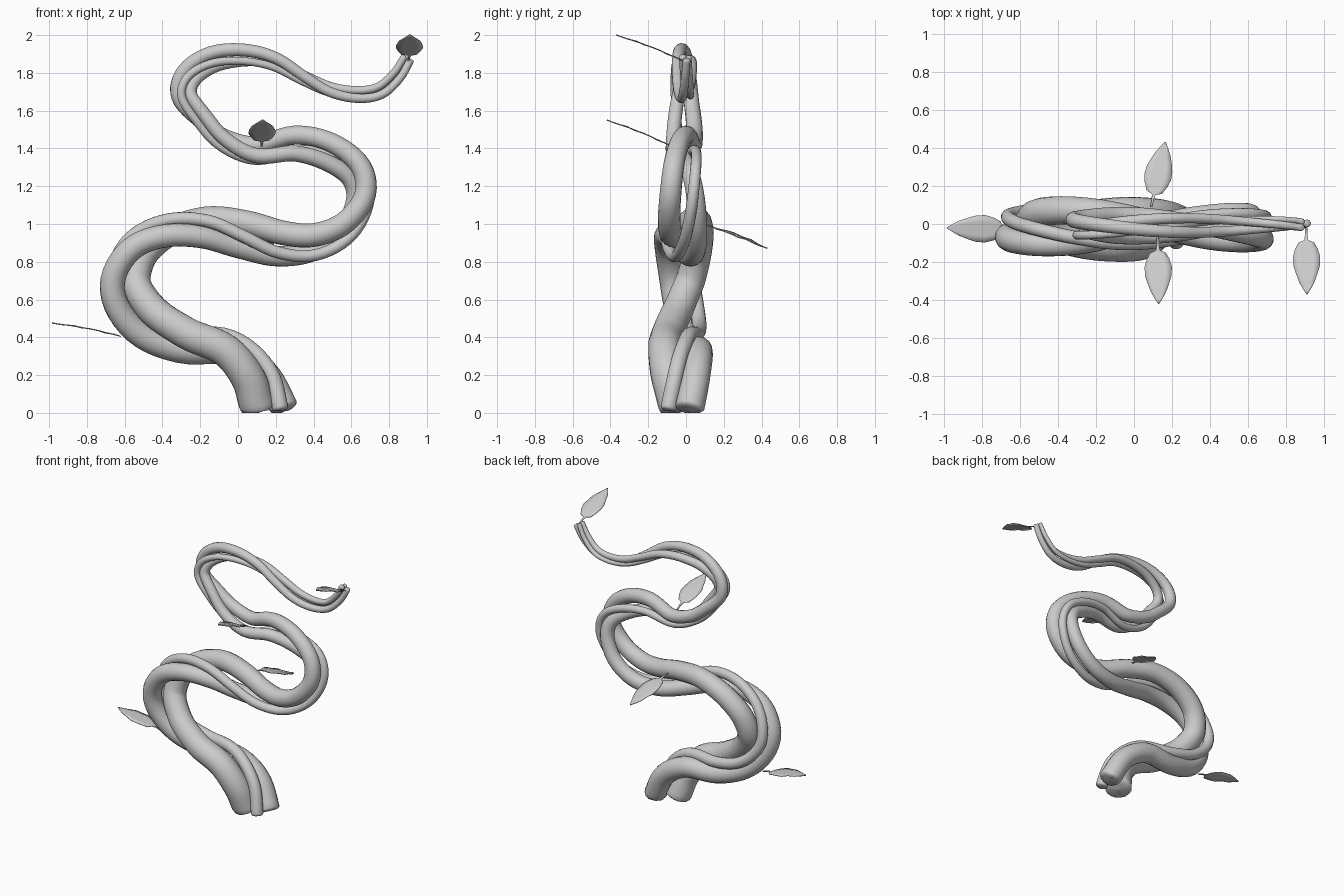
import bpy, math
from mathutils import Vector

if "Cube" in bpy.data.objects:
    bpy.data.objects.remove(bpy.data.objects["Cube"])

# Centre line of the whole vine in the front plane (x, z)
PATH = [(0.175, 0.03), (0.10, 0.20), (-0.06, 0.335), (-0.29, 0.385), (-0.495, 0.49),
        (-0.605, 0.665), (-0.545, 0.845), (-0.38, 0.95), (-0.17, 0.98), (0.03, 0.94),
        (0.22, 0.89), (0.40, 0.895), (0.56, 0.985), (0.65, 1.14), (0.62, 1.28),
        (0.48, 1.38), (0.30, 1.42), (0.10, 1.385), (-0.07, 1.45), (-0.19, 1.56),
        (-0.285, 1.68), (-0.255, 1.79), (-0.13, 1.87), (0.04, 1.89), (0.20, 1.86),
        (0.35, 1.78), (0.49, 1.71), (0.63, 1.685), (0.75, 1.705), (0.84, 1.785),
        (0.895, 1.875)]


def catmull(points, steps):
    p = [Vector((x, 0, z)) for x, z in points]
    p = [2 * p[0] - p[1]] + p + [2 * p[-1] - p[-2]]
    out = []
    for i in range(1, len(p) - 2):
        a, b, c, d = p[i - 1:i + 3]
        for k in range(steps):
            t = k / steps
            out.append(0.5 * (2 * b + (c - a) * t + (2 * a - 5 * b + 4 * c - d) * t * t
                              + (3 * b - a - 3 * c + d) * t ** 3))
    return out + [p[-2]]


centre = catmull(PATH, 6)
dist = [0.0]
for a, b in zip(centre, centre[1:]):
    dist.append(dist[-1] + (b - a).length)
LENGTH = dist[-1]


def strand(name, phase, r0, r1):
    """Tapered tube winding round the centre line, with rounded ends."""
    pts = []
    for i, (p, s) in enumerate(zip(centre, dist)):
        t = (centre[min(i + 1, len(centre) - 1)] - centre[max(i - 1, 0)]).normalized()
        side = Vector((-t.z, 0, t.x))
        level = max(0, 1 - s / 0.25)         # strands end level at the floor
        side = side.lerp(Vector((-1, 0, 0)), level).normalized()
        ang = math.radians((s - 0.43) / 2.1 * 360 + phase)
        f = 1 - 0.72 * max(0, (s - 1.7) / (LENGTH - 1.7))
        y = -0.018 * (1 - s / LENGTH) - 0.005 - 0.09 * f * math.cos(ang)
        pos = p - side * (0.073 * f * math.sin(ang)) + Vector((0, y, 0))
        pts.append((pos, r0 + (r1 - r0) * s / LENGTH))
    for end in (0, -1):                      # rounded caps
        nxt = pts[1][0] if end == 0 else pts[-2][0]
        pos, r = pts[end]
        out = (pos - nxt).normalized() * min(r * 0.4, 0.02)
        cap = [(pos + out * math.sin(a), r * (0.6 + 0.4 * math.cos(a)))
               for a in (math.pi / 6, math.pi / 3, math.pi / 2)]
        cap.append((pos + out * 1.05, r * 0.02))
        pts = cap[::-1] + pts if end == 0 else pts + cap
    cu = bpy.data.curves.new(name, 'CURVE')
    cu.dimensions = '3D'
    cu.bevel_depth = 1.0
    cu.bevel_resolution = 6
    cu.use_fill_caps = True
    sp = cu.splines.new('POLY')
    sp.points.add(len(pts) - 1)
    for q, (pos, r) in zip(sp.points, pts):
        q.co = (*pos, 1)
        q.radius = r
    ob = bpy.data.objects.new(name, cu)
    bpy.context.collection.objects.link(ob)
    bpy.ops.object.select_all(action='DESELECT')
    ob.select_set(True)
    bpy.context.view_layer.objects.active = ob
    bpy.ops.object.convert(target='MESH')
    for v in ob.data.vertices:               # rest on the floor
        v.co.z = max(v.co.z, 0.01 if v.co.z > -0.005 else 0.0)
    bpy.ops.object.shade_smooth()


strand("thick_strand", 0, 0.095, 0.02)
strand("middle_strand", 192, 0.078, 0.019)
strand("thin_strand", 115, 0.043, 0.016)

# Leaf outline: (fraction along leaf, half width)
OUTLINE = [(0, 0.006), (0.1, 0.006), (0.19, 0.010), (0.23, 0.042), (0.33, 0.06), (0.45, 0.072),
           (0.58, 0.069), (0.7, 0.056), (0.82, 0.040), (0.92, 0.020), (1, 0.002)]


def leaf(name, base, tip):
    """Pointed blade with a short stalk and a shallow fold along the midrib."""
    base, tip = Vector(base), Vector(tip)
    axis = tip - base
    side = axis.cross(Vector((0, 0, 1))).normalized()
    up = side.cross(axis).normalized()
    verts, faces = [], []
    for t, w in OUTLINE:
        mid = base + axis * t + up * (0.008 * math.sin(math.pi * t))
        ripple = 0.003 * math.sin(t * 20)
        for k in (-1, -0.5, 0, 0.5, 1):
            verts.append(mid + side * w * k + up * abs(k) * ripple)
    for i in range(len(OUTLINE) - 1):
        for k in range(4):
            a = i * 5 + k
            faces.append((a, a + 1, a + 6, a + 5))
    me = bpy.data.meshes.new(name)
    me.from_pydata(verts, [], faces)
    ob = bpy.data.objects.new(name, me)
    bpy.context.collection.objects.link(ob)
    me.shade_smooth()
    mod = ob.modifiers.new("thickness", 'SOLIDIFY')
    mod.thickness = 0.005
    mod.offset = 0


leaf("leaf_left", (-0.62, -0.03, 0.405), (-0.985, -0.02, 0.475))
leaf("leaf_front", (0.125, -0.075, 1.41), (0.13, -0.42, 1.55))
leaf("leaf_back", (0.09, 0.09, 1.0), (0.165, 0.43, 0.87))
leaf("leaf_tip", (0.905, -0.02, 1.865), (0.91, -0.37, 2.0))
